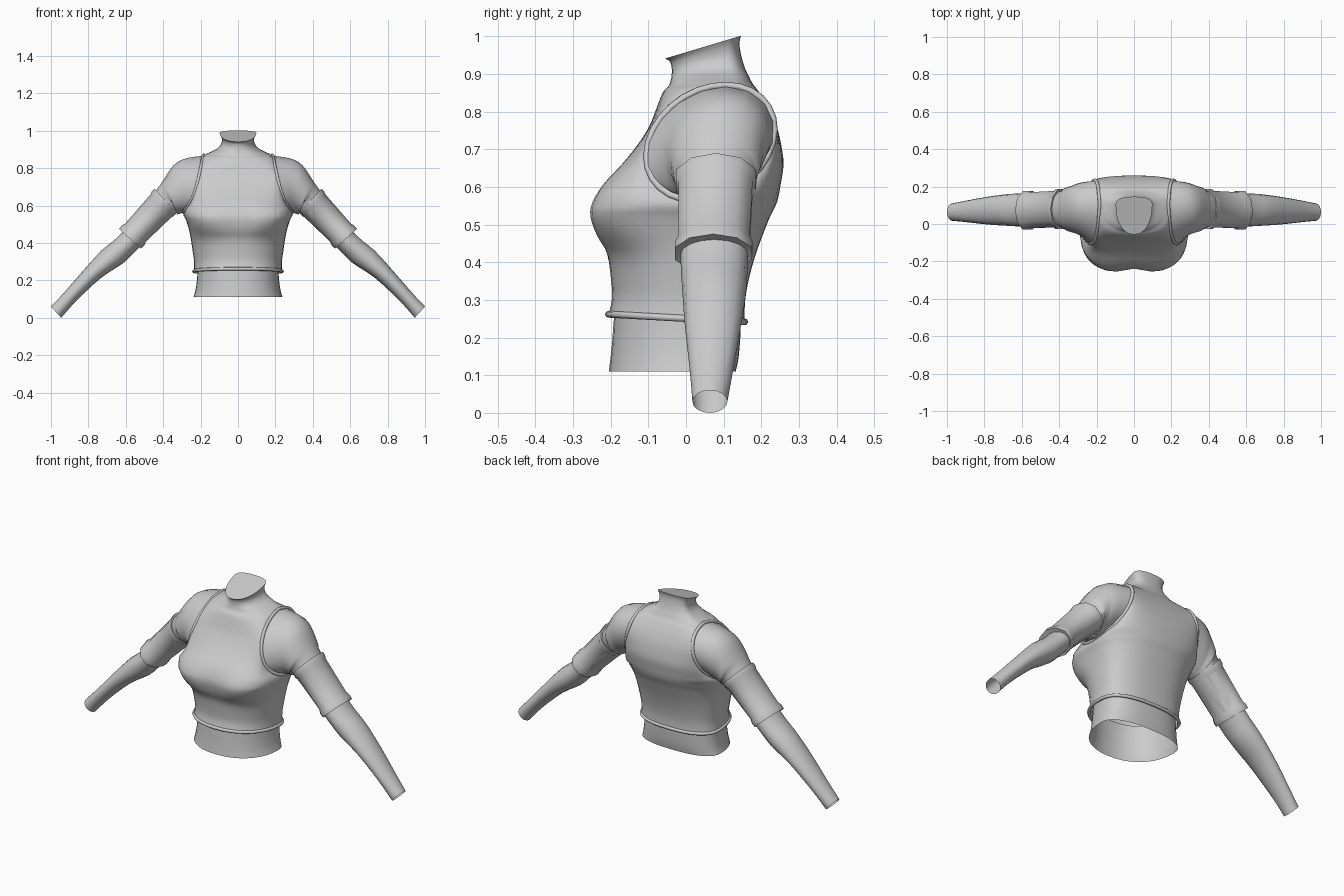
import bpy, bmesh
from math import sin, cos, pi, sqrt, exp

cube = bpy.data.objects.get("Cube")
if cube:
    bpy.data.objects.remove(cube, do_unlink=True)

grey = bpy.data.materials.new("plain_grey")
grey.use_nodes = True
grey.diffuse_color = (0.6, 0.6, 0.6, 1)
grey.node_tree.nodes["Principled BSDF"].inputs["Base Color"].default_value = (0.6, 0.6, 0.6, 1)


def spline(rows, steps):
    """Catmull-Rom interpolation through rows of numbers."""
    out = []
    for i in range(len(rows) - 1):
        a, b, c, d = (rows[min(max(i + k, 0), len(rows) - 1)] for k in (-1, 0, 1, 2))
        for s in range(steps):
            t = s / steps
            out.append([q + t * (r - p) / 2 + t * t * (p - 2.5 * q + 2 * r - s4 / 2)
                        + t ** 3 * (1.5 * (q - r) + (s4 - p) / 2)
                        for p, q, r, s4 in zip(a, b, c, d)])
    return out + [list(rows[-1])]


def finish(obj, angle=45):
    obj.data.materials.append(grey)
    bpy.ops.object.select_all(action='DESELECT')
    obj.select_set(True)
    bpy.context.view_layer.objects.active = obj
    bpy.ops.object.shade_smooth_by_angle(angle=angle * pi / 180)


def loft(name, rings, cap_end=False, mirror=False):
    """Skin a list of closed rings of equal length."""
    bm = bmesh.new()
    loops = [[bm.verts.new(p) for p in ring] for ring in rings]
    for lower, upper in zip(loops, loops[1:]):
        for i in range(len(lower)):
            j = (i + 1) % len(lower)
            bm.faces.new((lower[i], lower[j], upper[j], upper[i]))
    if cap_end:
        bm.faces.new(loops[-1])
    bmesh.ops.remove_doubles(bm, verts=bm.verts[:], dist=0.0002)
    bmesh.ops.recalc_face_normals(bm, faces=bm.faces[:])
    mesh = bpy.data.meshes.new(name)
    bm.to_mesh(mesh)
    bm.free()
    obj = bpy.data.objects.new(name, mesh)
    bpy.context.collection.objects.link(obj)
    finish(obj)
    if mirror:
        obj.modifiers.new("mirror", 'MIRROR').use_mirror_merge = False
    return obj


def tube(name, points, radius, mirror=False):
    """Round trim along a closed path."""
    curve = bpy.data.curves.new(name, 'CURVE')
    curve.dimensions = '3D'
    curve.bevel_depth = radius
    curve.bevel_resolution = 2
    path = curve.splines.new('POLY')
    path.points.add(len(points) - 1)
    for target, p in zip(path.points, points):
        target.co = (*p, 1)
    path.use_cyclic_u = True
    obj = bpy.data.objects.new(name, curve)
    bpy.context.collection.objects.link(obj)
    bpy.ops.object.select_all(action='DESELECT')
    obj.select_set(True)
    bpy.context.view_layer.objects.active = obj
    bpy.ops.object.convert(target='MESH')
    obj = bpy.context.object
    finish(obj, 70)
    if mirror:
        obj.modifiers.new("mirror", 'MIRROR')


# Armhole outline: front and back y for a height
HOLE_Z, HOLE_H = 0.717, 0.153


def armhole(z):
    c = min(max((z - HOLE_Z) / HOLE_H, -1), 1)
    half, mid = 0.165 * sqrt(1 - c * c), 0.065 + 0.04 * c
    return mid - half, mid + half


def section(row):
    """Torso ring from height, half width, front y and back y."""
    z, w, front, back = row
    yf, yb = armhole(z)
    bust = exp(-((z - 0.53) / 0.08) ** 2)
    e = 2 / (2.2 + bust)
    steps = [i * pi / 18 for i in range(10)]
    half = [(w * sin(t) ** e, yf + (front - yf) * abs(cos(t)) ** e) for t in steps]
    half = [(x, y + 0.022 * bust * exp(-(x / 0.07) ** 2) if y < 0 else y) for x, y in half]
    half += [(w * sin(t) ** 0.8, yb + (back - yb) * abs(cos(t)) ** 0.8) for t in reversed(steps)]
    half[0], half[-1] = (0, half[0][1]), (0, half[-1][1])
    ring = half + [(-x, y) for x, y in half[-2:0:-1]]
    lean = 0.3 * min(max((z - 0.88) / 0.09, 0), 1) - 0.055 * min(max((0.33 - z) / 0.08, 0), 1)
    return [(x, y, z + lean * (y - 0.045)) for x, y in ring]


# Sleeveless top with raised neck
torso_rows = spline([
    (0.248, 0.236, -0.206, 0.156), (0.30, 0.235, -0.196, 0.157),
    (0.36, 0.243, -0.20, 0.168), (0.42, 0.252, -0.212, 0.185),
    (0.47, 0.262, -0.243, 0.203), (0.52, 0.277, -0.26, 0.223),
    (0.56, 0.292, -0.254, 0.242), (0.61, 0.258, -0.222, 0.252),
    (0.66, 0.235, -0.172, 0.259), (0.71, 0.22, -0.13, 0.253),
    (0.76, 0.208, -0.098, 0.241), (0.81, 0.197, -0.078, 0.219),
    (0.85, 0.189, -0.062, 0.195), (0.87, 0.183, -0.045, 0.18),
    (0.888, 0.14, -0.04, 0.168), (0.905, 0.105, -0.038, 0.157),
    (0.93, 0.087, -0.038, 0.147), (0.955, 0.089, -0.043, 0.142),
    (0.971, 0.098, -0.056, 0.146)], 3)
loft("top_garment", [section(r) for r in torso_rows], cap_end=True)
tube("hem_trim", section(torso_rows[0]), 0.009)

# Bare waist below the hem
waist_rows = spline([(0.11, 0.238, -0.205, 0.132), (0.15, 0.227, -0.20, 0.14),
                     (0.22, 0.218, -0.193, 0.145), (0.30, 0.215, -0.185, 0.145)], 3)
loft("waist", [[(x, y, r[0] + (z - r[0]) * (r[0] > 0.2)) for x, y, z in section(r)]
               for r in waist_rows])


# Trim around each armhole
def side_x(z):
    for a, b in zip(torso_rows, torso_rows[1:]):
        if a[0] <= z <= b[0]:
            return a[1] + (b[1] - a[1]) * (z - a[0]) / (b[0] - a[0])


hole = []
for i in range(28):
    a = i * pi / 14
    z = HOLE_Z + HOLE_H * sin(a)
    hole.append((side_x(z), armhole(z)[cos(a) > 0], z))
tube("armhole_trim", hole, 0.009, mirror=True)


def arm_ring(row, sides):
    """Ellipse from its top point, bottom point, y range and lean."""
    tx, tz, bx, bz, y0, y1, lean = row
    ring = []
    for i in range(sides):
        a = 2 * pi * i / sides
        u = (1 + cos(a)) / 2
        ring.append((bx + (tx - bx) * u, (y0 + y1) / 2 + (y1 - y0) / 2 * sin(a) + lean * cos(a),
                     bz + (tz - bz) * u))
    return ring


# Arms, open at the wrist
arm_rows = spline([
    (0.17, 0.868, 0.275, 0.567, -0.10, 0.23, 0.04),
    (0.28, 0.852, 0.30, 0.56, -0.06, 0.22, 0.025),
    (0.345, 0.815, 0.315, 0.555, -0.045, 0.205, 0.015),
    (0.40, 0.735, 0.325, 0.553, -0.035, 0.195, 0.005),
    (0.44, 0.68, 0.335, 0.555, -0.02, 0.178, 0),
    (0.62, 0.455, 0.525, 0.38, -0.015, 0.165, 0),
    (0.73, 0.36, 0.61, 0.295, -0.01, 0.16, 0),
    (0.83, 0.25, 0.73, 0.215, -0.003, 0.146, 0),
    (0.93, 0.135, 0.865, 0.09, 0.01, 0.125, 0),
    (1.0, 0.06, 0.945, 0.0, 0.017, 0.11, 0)], 3)
loft("arms", [arm_ring(r, 16) for r in arm_rows], mirror=True)

# Upper arm bands with a raised lip at both ends
band_rows = [
    (0.43, 0.67, 0.35, 0.57, -0.01, 0.17, 0),
    (0.446, 0.69, 0.328, 0.562, -0.032, 0.192, 0),
    (0.461, 0.675, 0.343, 0.544, -0.032, 0.19, 0),
    (0.467, 0.66, 0.357, 0.537, -0.025, 0.182, 0),
    (0.602, 0.505, 0.492, 0.407, -0.025, 0.174, 0),
    (0.622, 0.492, 0.502, 0.386, -0.035, 0.182, 0),
    (0.636, 0.475, 0.52, 0.37, -0.035, 0.18, 0),
    (0.615, 0.46, 0.53, 0.388, -0.01, 0.16, 0)]
loft("arm_bands", [arm_ring(r, 10) for r in band_rows], mirror=True)
